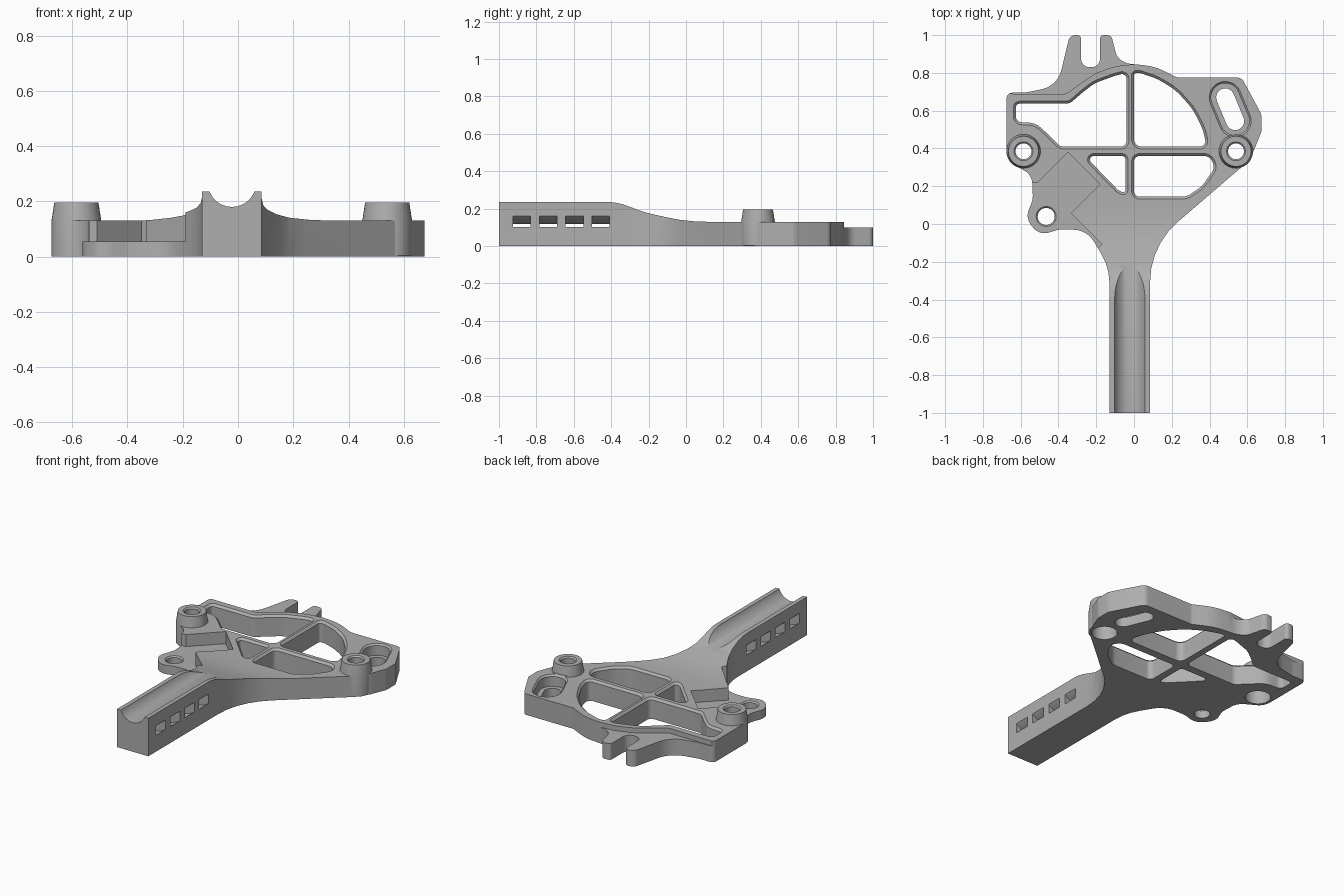
import bpy
import bmesh
from math import sin, cos, pi, tan, acos
from mathutils import Vector

cube = bpy.data.objects.get("Cube")
if cube:
    bpy.data.objects.remove(cube, do_unlink=True)

grey = bpy.data.materials.new("plain_grey")
grey.use_nodes = True
grey.diffuse_color = (0.43, 0.43, 0.43, 1)
grey.node_tree.nodes["Principled BSDF"].inputs["Base Color"].default_value = grey.diffuse_color


def rounded(corners):
    """Polygon from (x, y, radius) corners, each corner filleted."""
    result = []
    count = len(corners)
    for i, corner in enumerate(corners):
        point = Vector(corner[:2])
        before = Vector(corners[i - 1][:2]) - point
        after = Vector(corners[(i + 1) % count][:2]) - point
        a, b = before.normalized(), after.normalized()
        angle = acos(max(-1, min(1, a.dot(b))))
        turn = pi - angle
        if corner[2] == 0 or turn < 0.02:
            result.append(point)
            continue
        reach = min(corner[2] * tan(turn / 2), 0.49 * before.length, 0.49 * after.length)
        radius = reach / tan(turn / 2)
        centre = point + (a + b).normalized() * radius / cos(turn / 2)
        start, end = point + a * reach - centre, point + b * reach - centre
        steps = max(3, round(turn / 0.16))
        for k in range(steps + 1):
            t = k / steps
            arm = (start * sin((1 - t) * turn) + end * sin(t * turn)) / sin(turn) \
                if turn < pi - 0.01 else start.lerp(end, t)
            result.append(centre + arm)
    return result


def circle(x, y, radius, sides=40):
    return [Vector((x + radius * cos(2 * pi * k / sides), y + radius * sin(2 * pi * k / sides)))
            for k in range(sides)]


def capsule(a, b, radius, half=14):
    """Slot outline between two centres."""
    a, b = Vector(a), Vector(b)
    side = (b - a).normalized()
    normal = Vector((-side.y, side.x))
    points = []
    for centre, sign in ((b, 1), (a, -1)):
        for k in range(half + 1):
            t = pi * k / half
            points.append(centre + sign * radius * (side * sin(t) - normal * cos(t)))
    return points


def prism(name, points, layers, axis="z"):
    """Solid through (height, outward offset) layers of one outline."""
    area = sum(p.cross(points[(i + 1) % len(points)]) for i, p in enumerate(points))
    if area < 0:
        points = points[::-1]
    count = len(points)
    normals = []
    for i in range(count):
        d = (points[(i + 1) % count] - points[i - 1]).normalized()
        normals.append(Vector((d.y, -d.x)))
    place = {"z": lambda a, b, c: (a, b, c),
             "y": lambda a, b, c: (a, c, b),
             "x": lambda a, b, c: (c, a, b)}[axis]
    bm = bmesh.new()
    rings = []
    for height, offset in layers:
        moved = [p + n * offset for p, n in zip(points, normals)]
        rings.append([bm.verts.new(place(p.x, p.y, height)) for p in moved])
    bm.faces.new(rings[0])
    bm.faces.new(rings[-1])
    for low, high in zip(rings, rings[1:]):
        for i in range(count):
            j = (i + 1) % count
            bm.faces.new((low[i], low[j], high[j], high[i]))
    bmesh.ops.recalc_face_normals(bm, faces=bm.faces)
    mesh = bpy.data.meshes.new(name)
    bm.to_mesh(mesh)
    bm.free()
    mesh.materials.append(grey)
    obj = bpy.data.objects.new(name, mesh)
    bpy.context.collection.objects.link(obj)
    return obj


def combine(target, tool, operation="DIFFERENCE"):
    mod = target.modifiers.new("combine", "BOOLEAN")
    mod.operation = operation
    mod.solver = "EXACT"
    mod.object = tool
    bpy.ops.object.select_all(action="DESELECT")
    bpy.context.view_layer.objects.active = target
    target.select_set(True)
    bpy.ops.object.modifier_apply(modifier=mod.name)
    bpy.data.objects.remove(tool, do_unlink=True)


# Plate, horns, ear and handle share one outline
outline = rounded([
    (-.13, -1, 0), (.085, -1, 0), (.085, -.115, .42), (.58, .31, .1), (.635, .39, .06),
    (.675, .49, .04), (.675, .58, .05), (.57, .775, .04), (.23, .775, .04),
    (.11, .835, .3), (-.04, .85, .1), (-.09, .88, .08), (-.12, 1, .03), (-.18, 1, .02),
    (-.18, .83, .045), (-.28, .83, .045), (-.28, 1, .02), (-.34, 1, .04),
    (-.405, .73, .25), (-.58, .695, .1), (-.675, .695, .03), (-.675, .335, .08),
    (-.54, .26, .08), (-.535, .13, .1), (-.575, .03, .08), (-.50, -.06, .08),
    (-.40, -.03, .08), (-.25, -.03, .15), (-.13, -.23, .3)])
bracket = prism("bracket_body", outline, [(0, 0), (.3, 0)])

# Height profile: tall handle easing down to the plate
profile = rounded([
    (-1.1, -.1, 0), (1.1, -.1, 0), (1.1, .13, 0), (0, .13, 1),
    (-.22, .18, .5), (-.37, .236, .3), (-1.1, .236, 0)])
combine(bracket, prism("height_profile", profile, [(-1, 0), (1, 0)], "x"), "INTERSECT")

# Lower horns and lower ear with square pocket
horn_step = rounded([
    (-.72, .69, 0), (-.36, .688, .05), (-.29, .74, .1), (-.2, .80, .2), (-.1, .835, .2),
    (0, .846, .2), (.1, .86, 0), (.1, 1.1, 0), (-.72, 1.1, 0)])
combine(bracket, prism("horn_step", horn_step, [(.1, 0), (.4, 0)]))
pocket = rounded([
    (-.35, .38, 0), (-.18, .21, 0), (-.333, .057, 0), (-.17, -.106, 0), (-.3, -.25, 0),
    (-.7, -.1, 0), (-.7, .2, 0), (-.51, .22, 0)])
combine(bracket, prism("ear_pocket", pocket, [(.055, 0), (.4, 0)]))

# Tapered screw bosses with nut recesses beneath
bosses = ((-.585, .385), (.54, .385))
for x, y in bosses:
    boss = prism("boss", circle(x, y, .09), [(.004, 0), (.13, 0), (.195, -.01)])
    combine(bracket, boss, "UNION")
for x, y in bosses:
    hole = prism("boss_hole", circle(x, y, .042),
                 [(-.1, .03), (.09, .03), (.09, 0), (.187, 0), (.207, .02)])
    combine(bracket, hole)
ear_hole = prism("ear_hole", circle(-.465, .04, .045), [(-.1, 0), (.047, 0), (.067, .02)])
combine(bracket, ear_hole)

# Lightening windows with chamfered upper edges
windows = [
    [(0, .41, .04), (.385, .41, .03), (.365, .50, .2), (.31, .61, .3), (.22, .71, .3),
     (.12, .77, .3), (.03, .80, .04), (0, .80, .03)],
    [(-.04, .41, .03), (-.04, .80, .03), (-.10, .785, .1), (-.21, .745, .2),
     (-.28, .69, .1), (-.34, .637, .06), (-.625, .637, .02), (-.625, .54, .03),
     (-.52, .535, .1), (-.45, .47, .1), (-.39, .41, .04)],
    [(-.26, .36, .02), (-.045, .36, .02), (-.045, .16, .03), (-.085, .18, .02)],
    [(0, .36, .03), (.40, .36, .05), (.43, .30, .06), (.36, .20, .15),
     (.28, .145, .08), (0, .145, .03)]]
for corners in windows:
    window = prism("window", rounded(corners), [(-.1, 0), (.117, 0), (.143, .026)])
    combine(bracket, window)

# Slotted hole inside a recess
slot_ends = ((.483, .67), (.535, .545))
combine(bracket, prism("slot_recess", capsule(*slot_ends, .075),
                       [(.06, 0), (.12, 0), (.14, .02)]))
combine(bracket, prism("slot_hole", capsule(*slot_ends, .048), [(-.1, 0), (.2, 0)]))

# Round channel along the handle
middle, axis_height = -.022, .267
channel = prism("channel", circle(middle, axis_height, .087, 56), [(-1.1, 0), (.3, 0)], "y")
combine(bracket, channel)

# Curved strap tunnels under the channel
arc = [pi * (1.08 + .84 * k / 20) for k in range(21)]
tunnel = [Vector((middle + r * cos(t), axis_height + r * sin(t)))
          for r, run in ((.15, arc), (.197, arc[::-1])) for t in run]
for k in range(4):
    start = -.925 + k * .141
    combine(bracket, prism("strap_tunnel", tunnel, [(start, 0), (start + .094, 0)], "y"))

bracket.select_set(True)
bpy.context.view_layer.objects.active = bracket
bpy.ops.object.shade_smooth_by_angle(angle=pi / 7)
